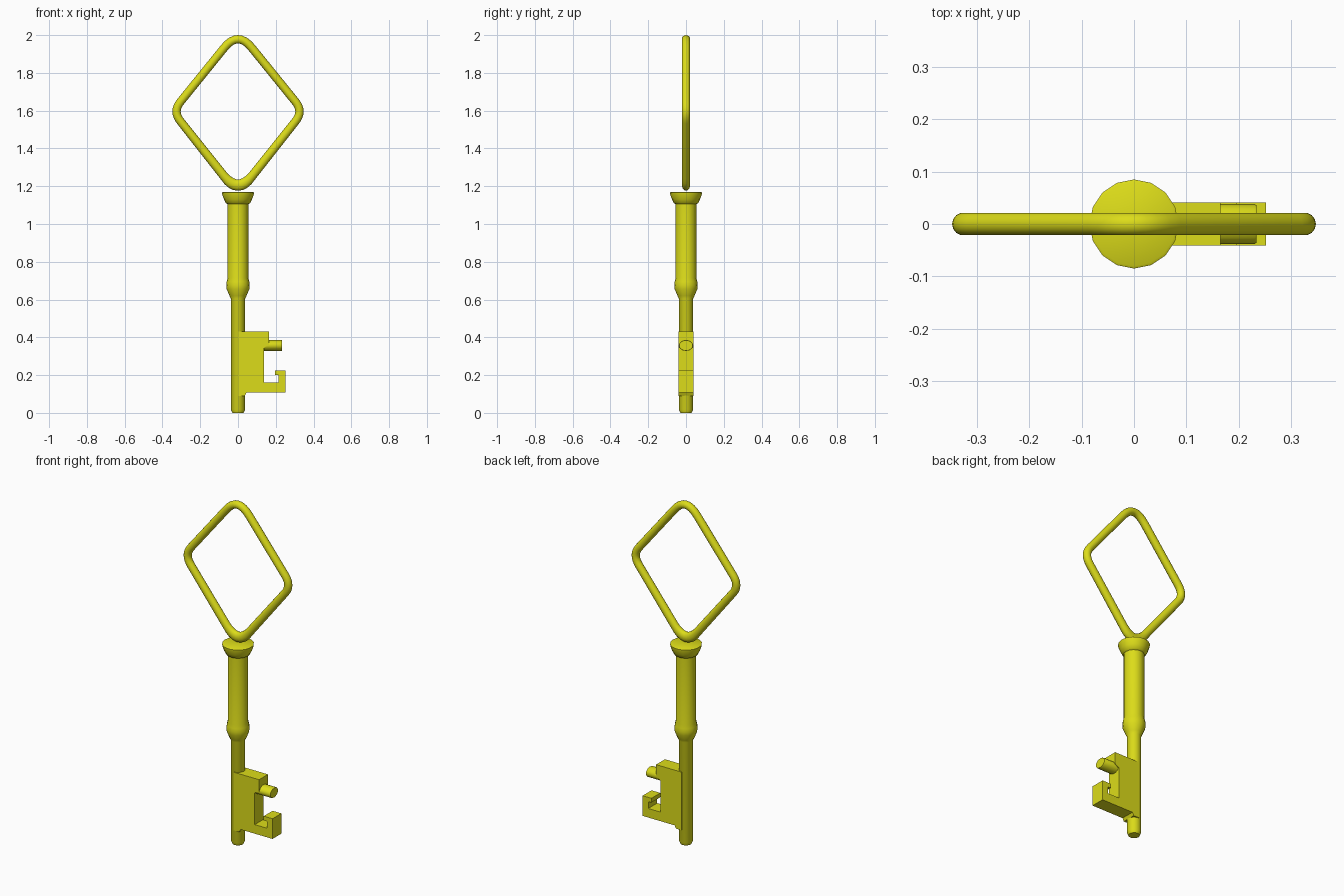
import bpy, bmesh, math
from mathutils import Vector

if "Cube" in bpy.data.objects:
    bpy.data.objects.remove(bpy.data.objects["Cube"])

gold = bpy.data.materials.new("yellow_brass")
gold.diffuse_color = (0.72, 0.72, 0.01, 1)
gold.use_nodes = True
gold.node_tree.nodes["Principled BSDF"].inputs["Base Color"].default_value = gold.diffuse_color


def finish(name, bm, angle=35):
    bmesh.ops.recalc_face_normals(bm, faces=bm.faces)
    mesh = bpy.data.meshes.new(name)
    bm.to_mesh(mesh)
    bm.free()
    obj = bpy.data.objects.new(name, mesh)
    bpy.context.collection.objects.link(obj)
    mesh.materials.append(gold)
    bpy.ops.object.select_all(action='DESELECT')
    obj.select_set(True)
    bpy.context.view_layer.objects.active = obj
    bpy.ops.object.shade_smooth_by_angle(angle=math.radians(angle))
    return obj


def skin(bm, rings, closed=False):
    """Bridge successive rings of vertices; cap the ends unless closed."""
    n = len(rings[0])
    pairs = list(zip(rings, rings[1:]))
    if closed:
        pairs.append((rings[-1], rings[0]))
    else:
        bm.faces.new(rings[0])
        bm.faces.new(rings[-1])
    for a, b in pairs:
        for i in range(n):
            j = (i + 1) % n
            bm.faces.new((a[i], a[j], b[j], b[i]))


def circle(n):
    return [(math.cos(2 * math.pi * i / n), math.sin(2 * math.pi * i / n)) for i in range(n)]


# Turned shaft with collar at the top: (radius, height)
profile = [(0.03, 0.0), (0.038, 0.018), (0.038, 0.605), (0.045, 0.62), (0.06, 0.655),
           (0.062, 0.675), (0.060, 0.695), (0.055, 0.715), (0.055, 1.105), (0.064, 1.11),
           (0.074, 1.13), (0.084, 1.157), (0.085, 1.167), (0.080, 1.170)]
bm = bmesh.new()
skin(bm, [[bm.verts.new((r * c, r * s, z)) for c, s in circle(16)] for r, z in profile])
finish("shaft", bm)

# Diamond bow: right-hand half path with rounded corners, mirrored to a loop
top, side, low = Vector((0, 2.023)), Vector((0.346, 1.596)), Vector((0, 1.160))


def corner(a, p, b, cut_a, cut_b, steps=8):
    s, e = p.lerp(a, cut_a), p.lerp(b, cut_b)
    return [(1 - t) ** 2 * s + 2 * t * (1 - t) * p + t * t * e
            for t in (i / steps for i in range(steps + 1))]


left = Vector((-side.x, side.y))
path = (corner(left, top, side, 0.21, 0.21) + corner(top, side, low, 0.12, 0.12)
        + corner(side, low, left, 0.21, 0.21) + corner(low, left, top, 0.12, 0.12))
bm = bmesh.new()
rings = []
for i, p in enumerate(path):
    d = (path[(i + 1) % len(path)] - path[i - 1]).normalized()
    nrm = Vector((-d.y, d.x))
    # the tube swells where it meets the collar
    w = 0.022 + 0.008 * max(0, 1 - (p.y - 1.205) / 0.06)
    rings.append([bm.verts.new((p.x + nrm.x * w * c, 0.022 * s, p.y + nrm.y * w * c))
                  for c, s in circle(14)])
skin(bm, rings, closed=True)
finish("bow", bm, 60)

# Key bit: flat plate with a hooked lower arm
outline = [(0, 0.43), (0.165, 0.43), (0.165, 0.36), (0.137, 0.345), (0.137, 0.16),
           (0.215, 0.16), (0.215, 0.2), (0.195, 0.2), (0.195, 0.225), (0.252, 0.225),
           (0.252, 0.107), (0.045, 0.107), (0.036, 0.09), (0, 0.09)]
bm = bmesh.new()
skin(bm, [[bm.verts.new((x, y, z)) for x, z in outline] for y in (-0.041, 0.041)])
finish("bit", bm)

# Oval peg, flared into the plate
bm = bmesh.new()
skin(bm, [[bm.verts.new((x, 0.038 * k * c, 0.357 + 0.029 * k * s)) for c, s in circle(16)]
          for x, k in ((0.12, 1.0), (0.23, 1.0), (0.234, 0.94))])
finish("peg", bm)
